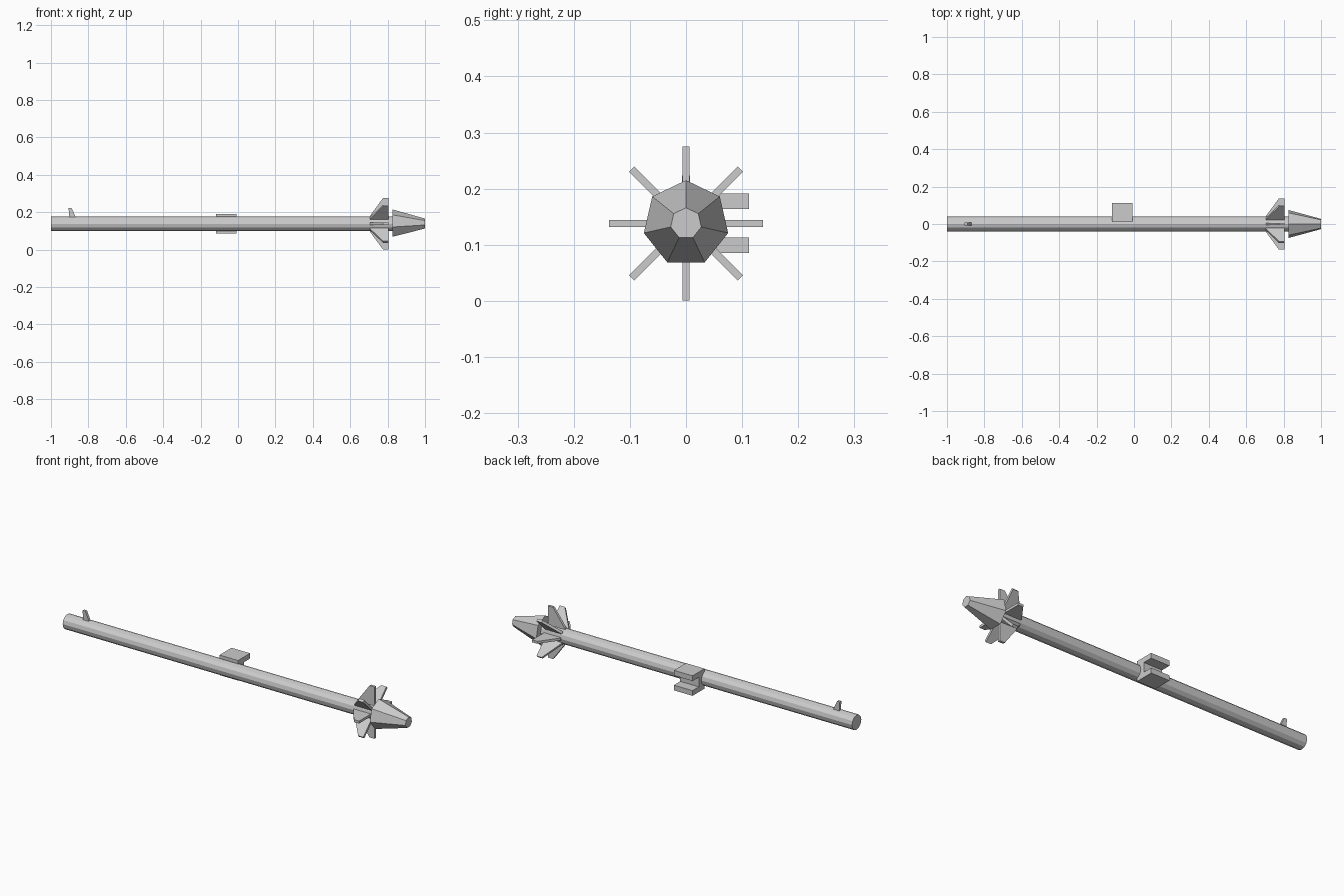
import bpy, bmesh
from math import pi
from mathutils import Matrix, Vector

if "Cube" in bpy.data.objects:
    bpy.data.objects.remove(bpy.data.objects["Cube"])

AXIS_Z = 0.138  # height of the tube centre line


def make_object(name, bm):
    bmesh.ops.recalc_face_normals(bm, faces=bm.faces)
    mesh = bpy.data.meshes.new(name)
    bm.to_mesh(mesh)
    bm.free()
    obj = bpy.data.objects.new(name, mesh)
    bpy.context.collection.objects.link(obj)
    return obj


def frustum(name, sides, r0, r1, x0, x1):
    """Capped prism or cone along x with one corner pointing up."""
    bm = bmesh.new()
    turn = (Matrix.Translation(((x0 + x1) / 2, 0, AXIS_Z))
            @ Matrix.Rotation(pi / 2, 4, 'Y') @ Matrix.Rotation(pi, 4, 'Z'))
    bmesh.ops.create_cone(bm, cap_ends=True, segments=sides, radius1=r0,
                          radius2=r1, depth=x1 - x0)
    # put a corner on the local axis that becomes up
    ring = max((v.co.copy() for v in bm.verts), key=lambda c: c.x)
    spin = Matrix.Rotation(-Vector((ring.x, ring.y)).angle_signed(Vector((1, 0))), 4, 'Z')
    bmesh.ops.transform(bm, matrix=turn @ spin, verts=bm.verts)
    return make_object(name, bm)


def plate(name, profile, offset, matrix=Matrix()):
    """Extrude a closed 3D profile by an offset vector."""
    bm = bmesh.new()
    face = bm.faces.new([bm.verts.new(p) for p in profile])
    ext = bmesh.ops.extrude_face_region(bm, geom=[face], use_keep_orig=True)
    bmesh.ops.translate(bm, vec=offset,
                        verts=[g for g in ext['geom'] if isinstance(g, bmesh.types.BMVert)])
    bmesh.ops.transform(bm, matrix=matrix, verts=bm.verts)
    return make_object(name, bm)


# Long launch tube and tapered warhead
frustum("tube", 12, 0.039, 0.039, -1.0, 0.85)
frustum("warhead", 7, 0.077, 0.028, 0.825, 1.0)

# Ring of eight swept fins
fin = [(0.705, -0.0065, 0.03), (0.705, -0.0065, 0.042), (0.775, -0.0065, 0.137),
       (0.805, -0.0065, 0.137), (0.805, -0.0065, 0.03)]
for i in range(8):
    plate(f"fin_{i + 1}", fin, (0, 0.013, 0),
          Matrix.Translation((0, 0, AXIS_Z)) @ Matrix.Rotation(i * pi / 4, 4, 'X'))

# Small sight post near the rear end
sight = [(-0.902, -0.007, 0.17), (-0.906, -0.007, 0.223),
         (-0.89, -0.007, 0.223), (-0.866, -0.007, 0.17)]
plate("sight", sight, (0, 0.014, 0))

# C-shaped side bracket, open away from the tube
lo, hi, inner, outer, web = 0.0255, 0.053, 0.012, 0.1125, 0.06
bracket = [(inner, hi), (outer, hi), (outer, lo), (web, lo),
           (web, -lo), (outer, -lo), (outer, -hi), (inner, -hi)]
plate("side_bracket", [(-0.117, y, AXIS_Z + z) for y, z in bracket], (0.109, 0, 0))
